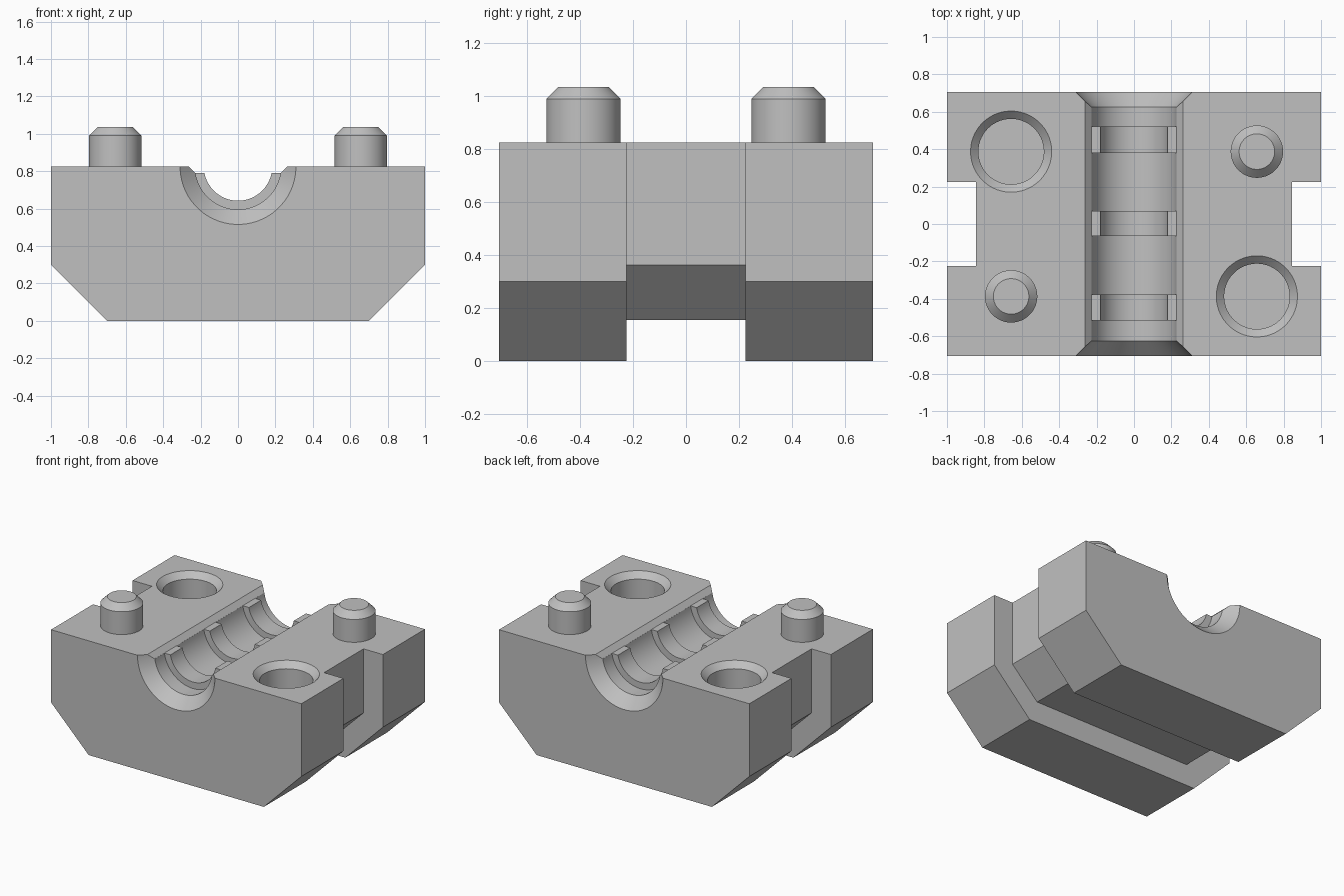
import bpy, bmesh, math
from mathutils import Matrix

cube = bpy.data.objects.get("Cube")
if cube:
    bpy.data.objects.remove(cube, do_unlink=True)

grey = bpy.data.materials.new("plain grey")
grey.use_nodes = True
colour = (0.53, 0.53, 0.53, 1)
grey.diffuse_color = colour
grey.node_tree.nodes["Principled BSDF"].inputs["Base Color"].default_value = colour

TOP = 0.825
DEPTH = 0.705


def finish(name, bm, matrix=Matrix()):
    bmesh.ops.transform(bm, matrix=matrix, verts=bm.verts)
    bmesh.ops.recalc_face_normals(bm, faces=bm.faces)
    mesh = bpy.data.meshes.new(name)
    bm.to_mesh(mesh)
    bm.free()
    mesh.materials.append(grey)
    obj = bpy.data.objects.new(name, mesh)
    bpy.context.collection.objects.link(obj)
    return obj


def prism(name, half, depth):
    """Extrude a profile, mirrored in x, along y from -depth to depth."""
    points = half + [(-x, z) for x, z in reversed(half)]
    bm = bmesh.new()
    face = bm.faces.new([bm.verts.new((x, -depth, z)) for x, z in points])
    new = bmesh.ops.extrude_face_region(bm, geom=[face], use_keep_orig=True)["geom"]
    verts = [v for v in new if isinstance(v, bmesh.types.BMVert)]
    bmesh.ops.translate(bm, verts=verts, vec=(0, 2 * depth, 0))
    return finish(name, bm)


def lathe(name, profile, matrix, segments=64):
    """Revolve (radius, height) points into a capped solid."""
    bm = bmesh.new()
    angles = [math.tau * (i + 0.5) / segments for i in range(segments)]
    rings = [[bm.verts.new((r * math.cos(a), r * math.sin(a), h)) for a in angles]
             for r, h in profile]
    for low, high in zip(rings, rings[1:]):
        for i in range(segments):
            j = (i + 1) % segments
            bm.faces.new((low[i], low[j], high[j], high[i]))
    bm.faces.new(rings[0])
    bm.faces.new(rings[-1])
    return finish(name, bm, matrix)


def smooth(obj):
    bpy.ops.object.select_all(action="DESELECT")
    obj.select_set(True)
    bpy.context.view_layer.objects.active = obj
    bpy.ops.object.shade_smooth_by_angle(angle=math.radians(25))


# Block with chamfered lower edges
block = prism("clamp_block", [(0.7, 0), (1, 0.3), (1, TOP)], DEPTH)

# Strap groove running around the sides and underside
groove = prism("groove_cutter", [(0.636, 0.155), (0.845, 0.362), (0.845, 1),
                                 (1.2, 1), (1.2, -0.2)], 0.225)

# Half-round bore with flared ends and three gripping ridges
wide, narrow = 0.23, 0.183
bore_profile = [(0.32, -0.715), (wide, -0.625)]
for start, end in ((-0.515, -0.377), (-0.065, 0.07), (0.38, 0.52)):
    bore_profile += [(wide, start), (narrow, start), (narrow, end), (wide, end)]
bore_profile += [(wide, 0.625), (0.32, 0.715)]
bore = lathe("bore_cutter", bore_profile,
             Matrix.Translation((0, 0, TOP)) @ Matrix.Rotation(-math.pi / 2, 4, "X"))

# Bevelled slot along the top of the bore
slot = prism("slot_cutter", [(0.228, 0.79), (0.318, 0.88)], 0.75)

# Sockets on one diagonal, pegs on the other
cutters = [groove, bore, slot]
for side, name in ((1, "left"), (-1, "right")):
    x, y = side * 0.657, side * 0.387
    cutters.append(lathe("socket_cutter_" + name,
                         [(0.175, -0.24), (0.175, -0.042), (0.227, 0.01)],
                         Matrix.Translation((x, -y, TOP))))
    smooth(lathe("peg_" + name,
                 [(0.14, -0.02), (0.14, 0.165), (0.095, 0.21)],
                 Matrix.Translation((x, y, TOP))))

# Cut the block
bpy.context.view_layer.objects.active = block
for cutter in cutters:
    cutter.hide_render = True
    mod = block.modifiers.new(cutter.name, "BOOLEAN")
    mod.operation = "DIFFERENCE"
    mod.solver = "EXACT"
    mod.object = cutter
    bpy.ops.object.modifier_apply(modifier=mod.name)
for cutter in cutters:
    bpy.data.objects.remove(cutter, do_unlink=True)
smooth(block)
